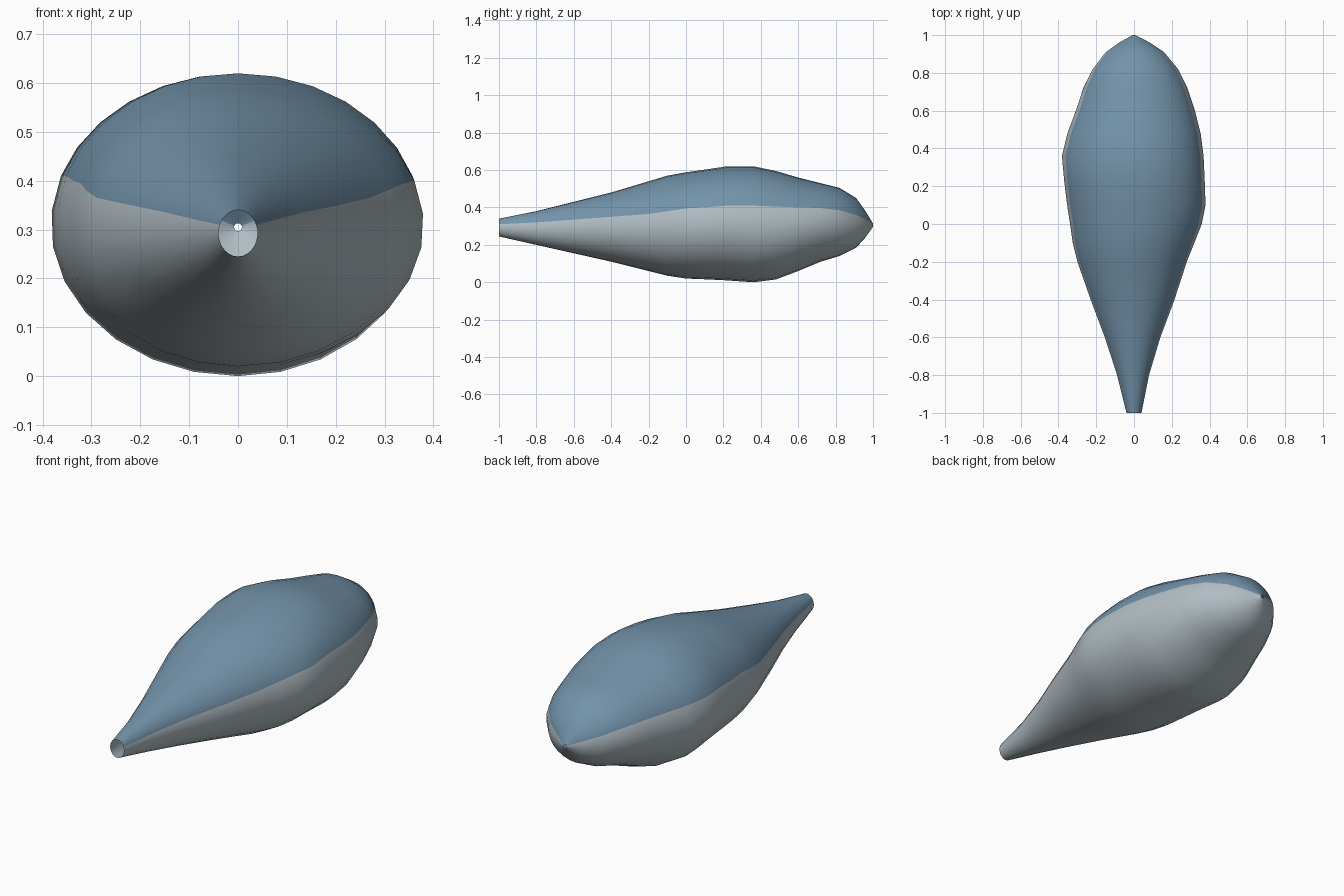
import bpy, bmesh, math

cube = bpy.data.objects.get("Cube")
if cube:
    bpy.data.objects.remove(cube, do_unlink=True)


def flat_material(name, colour):
    material = bpy.data.materials.new(name)
    material.use_nodes = True
    material.diffuse_color = colour
    shader = next(n for n in material.node_tree.nodes if n.type == 'BSDF_PRINCIPLED')
    shader.inputs["Base Color"].default_value = colour
    return material


# Stations along the body, in hundredths:
# position, top height, bottom height, right half width, left half width, colour seam height
STATIONS = [
    (-100, 34, 24.5, 4, 4, 31),
    (-80, 38, 20, 9, 8, 32),
    (-60, 43, 15.5, 15.5, 14, 33.5),
    (-40, 48, 11, 23, 21.5, 35),
    (-20, 54, 6, 30, 28, 36.5),
    (-10, 57, 3.5, 32.5, 32, 38),
    (0, 58.8, 2, 34, 36, 39.5),
    (10, 60.2, 1.6, 35.5, 38, 40),
    (22, 62, 1, 37, 37.6, 41),
    (36, 62, 0, 38.3, 37, 41),
    (48, 59.5, 1.5, 35.5, 35.5, 40.5),
    (60, 56, 6, 31, 32.5, 40),
    (72, 53, 11, 27, 28.5, 39.7),
    (82, 50.5, 14, 22, 23.5, 38.5),
    (91, 45, 18.5, 15, 16, 36),
    (96, 38, 24, 8, 8.5, 33.5),
    (100, 31.3, 29.7, 0.8, 0.8, 30.8),
]
UPPER_SIDES = 12
LOWER_SIDES = 16


def section_angles(seam):
    """Angles round a section, with one vertex exactly on each colour seam."""
    upper = [seam + (math.pi - 2 * seam) * i / UPPER_SIDES for i in range(UPPER_SIDES)]
    lower = [math.pi - seam + (math.pi + 2 * seam) * i / LOWER_SIDES for i in range(LOWER_SIDES)]
    return upper + lower


# Teardrop shell, open at the narrow front end
mesh = bpy.data.meshes.new("teardrop_shell")
shell = bpy.data.objects.new("teardrop_shell", mesh)
bpy.context.collection.objects.link(shell)
mesh.materials.append(flat_material("slate_blue", (0.17, 0.29, 0.40, 1)))
mesh.materials.append(flat_material("pale_grey", (0.44, 0.51, 0.55, 1)))

bm = bmesh.new()
rings = []
for station in STATIONS:
    y, top, bottom, right, left, seam_z = (value / 100 for value in station)
    centre, height = (top + bottom) / 2, (top - bottom) / 2
    seam = math.asin((seam_z - centre) / height)
    ring = []
    for angle in section_angles(seam):
        width = left if math.cos(angle) > 0 else right
        ring.append(bm.verts.new((width * math.cos(angle), y, centre + height * math.sin(angle))))
    rings.append(ring)

# Skin the sections: blue above the seam, grey below
sides = UPPER_SIDES + LOWER_SIDES
for front, back in zip(rings, rings[1:]):
    for i in range(sides):
        j = (i + 1) % sides
        face = bm.faces.new((front[i], front[j], back[j], back[i]))
        face.material_index = 0 if i < UPPER_SIDES else 1
        face.smooth = True
bm.normal_update()
if sum(f.normal.dot(f.calc_center_median() - shell.location) for f in bm.faces if f.normal.z > 0.5) < 0:
    bmesh.ops.reverse_faces(bm, faces=bm.faces)
bm.to_mesh(mesh)
bm.free()
